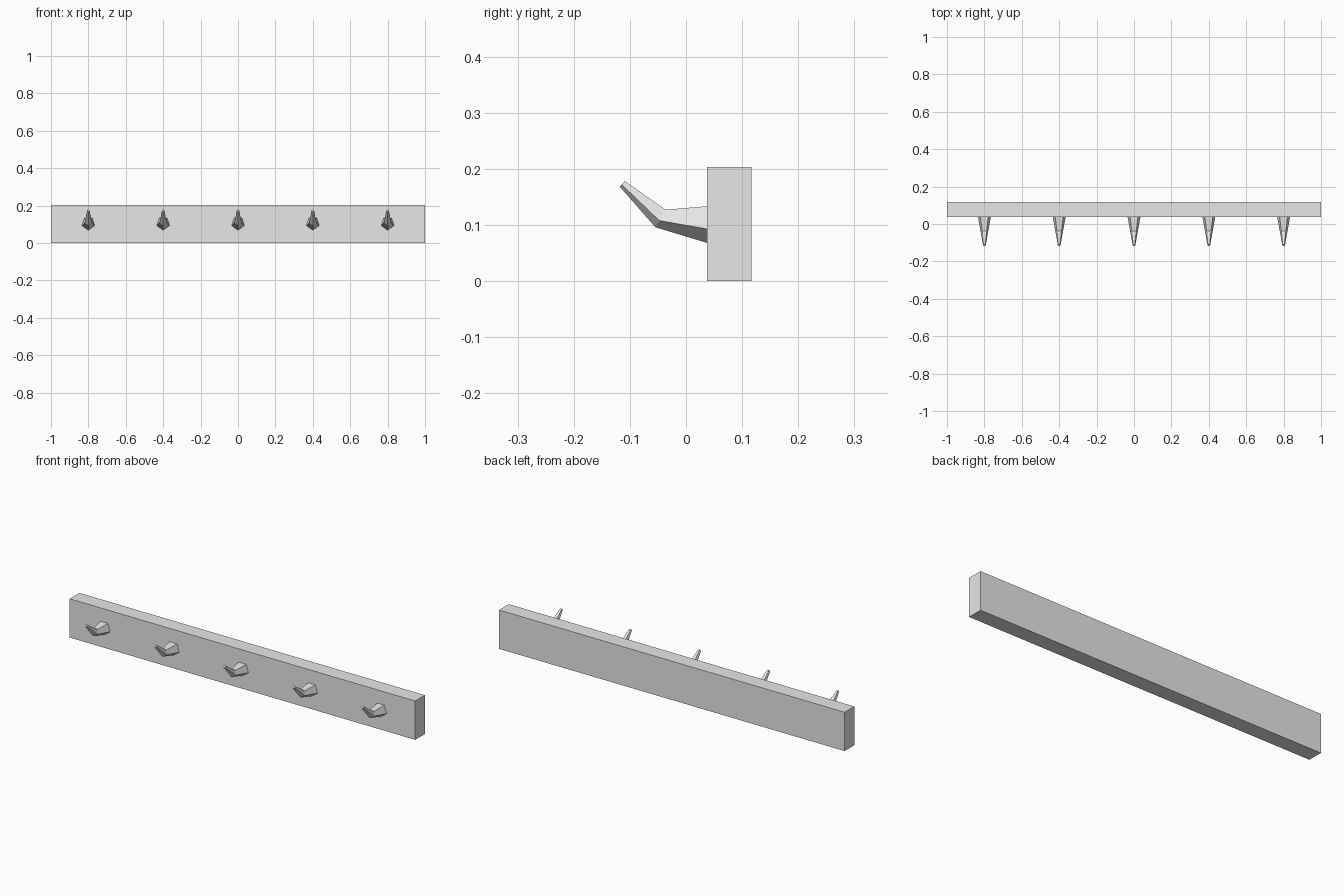
import bpy, bmesh
from math import cos, sin, radians
from mathutils import Vector

cube = bpy.data.objects.get("Cube")
if cube:
    bpy.data.objects.remove(cube, do_unlink=True)

# Single light grey finish
grey = bpy.data.materials.new("light_grey")
grey.use_nodes = True
color = (0.8, 0.8, 0.8, 1)
grey.diffuse_color = color
grey.node_tree.nodes["Principled BSDF"].inputs["Base Color"].default_value = color


def finish(bm, name):
    bmesh.ops.recalc_face_normals(bm, faces=bm.faces)
    mesh = bpy.data.meshes.new(name)
    bm.to_mesh(mesh)
    bm.free()
    mesh.materials.append(grey)
    obj = bpy.data.objects.new(name, mesh)
    bpy.context.collection.objects.link(obj)
    return obj


# Wall board
bm = bmesh.new()
bmesh.ops.create_cube(bm, size=1)
bmesh.ops.scale(bm, vec=(2, 0.08, 0.203), verts=bm.verts)
bmesh.ops.translate(bm, vec=(0, 0.077, 0.1015), verts=bm.verts)
finish(bm, "wall_board")

# Hook sections: centre (y, z), radius, tilt of the section towards the back
SECTIONS = [((0.037, 0.104), 0.036, 0),
            ((-0.0446, 0.113), 0.020, 30),
            ((-0.113, 0.1735), 0.0075, 42)]
SIDES = 5

# Tapered, bent five-sided peg with a point at the bottom
bm = bmesh.new()
rings = []
for (y, z), radius, tilt in SECTIONS:
    up = Vector((0, sin(radians(tilt)), cos(radians(tilt))))
    ring = []
    for i in range(SIDES):
        a = radians(360 * i / SIDES - 90)
        offset = Vector((cos(a), 0, 0)) + up * sin(a)
        ring.append(bm.verts.new(Vector((0, y, z)) + offset * radius))
    rings.append(ring)
for low, high in zip(rings, rings[1:]):
    for i in range(SIDES):
        j = (i + 1) % SIDES
        bm.faces.new((low[i], low[j], high[j], high[i]))
bm.faces.new(rings[0])
bm.faces.new(rings[-1])
hook = finish(bm, "hook_1")

# Five evenly spaced hooks sharing one mesh
hook.location.x = -0.8
for i in range(1, 5):
    copy = hook.copy()
    copy.name = f"hook_{i + 1}"
    copy.location.x = -0.8 + 0.4 * i
    bpy.context.collection.objects.link(copy)
